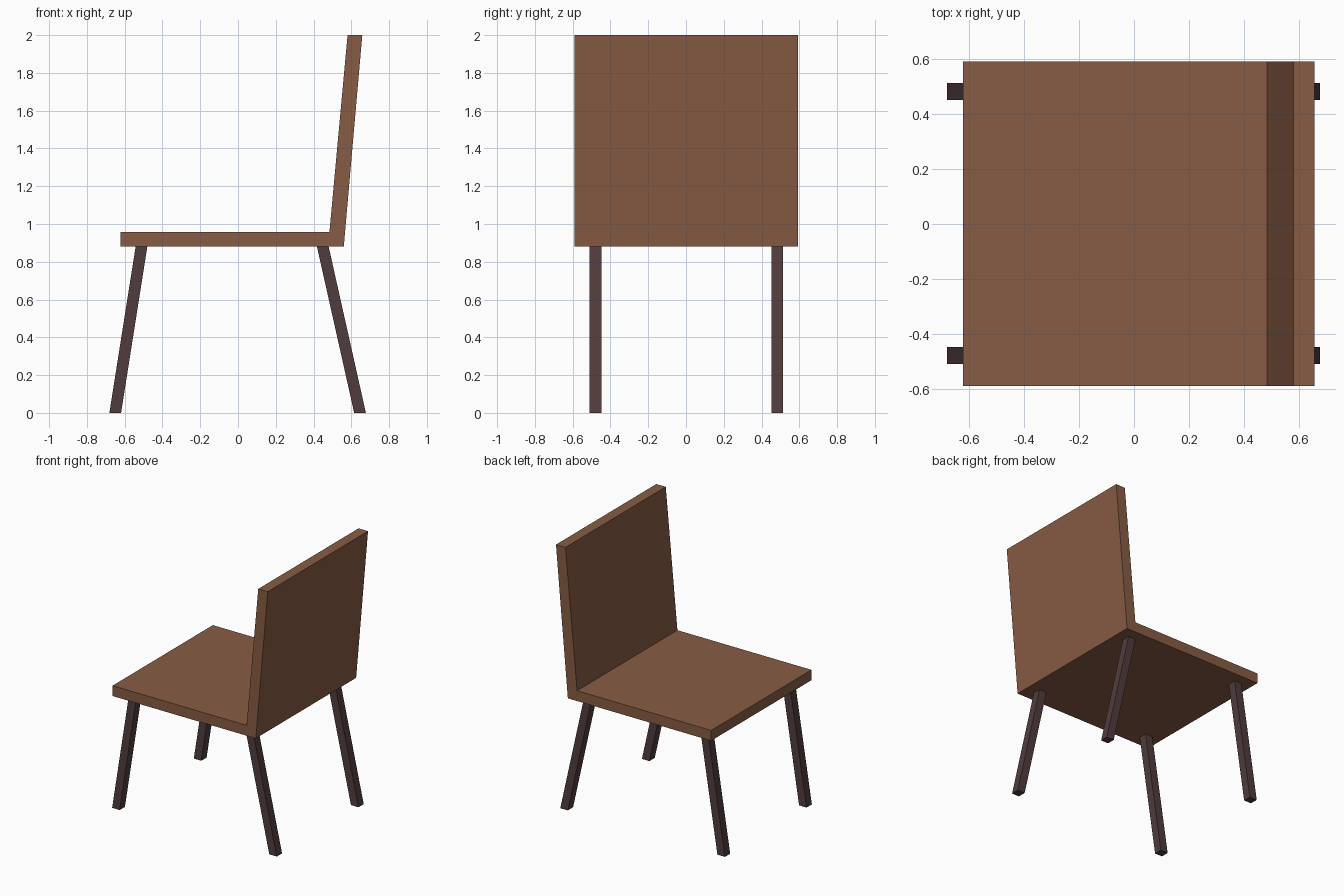
import bpy, bmesh

if "Cube" in bpy.data.objects:
    bpy.data.objects.remove(bpy.data.objects["Cube"])


def material(name, rgb):
    m = bpy.data.materials.new(name)
    m.diffuse_color = (*rgb, 1)
    m.use_nodes = True
    m.node_tree.nodes["Principled BSDF"].inputs["Base Color"].default_value = m.diffuse_color
    return m


def extrude_profile(name, profile, y0, y1, mat):
    """Extrude an (x, z) profile along y from y0 to y1."""
    bm = bmesh.new()
    face = bm.faces.new([bm.verts.new((x, y0, z)) for x, z in profile])
    geom = bmesh.ops.extrude_face_region(bm, geom=[face])["geom"]
    verts = [v for v in geom if isinstance(v, bmesh.types.BMVert)]
    bmesh.ops.translate(bm, verts=verts, vec=(0, y1 - y0, 0))
    bmesh.ops.recalc_face_normals(bm, faces=bm.faces)
    mesh = bpy.data.meshes.new(name)
    bm.to_mesh(mesh)
    bm.free()
    mesh.materials.append(mat)
    obj = bpy.data.objects.new(name, mesh)
    bpy.context.collection.objects.link(obj)
    return obj


brown = material("brown_wood", (0.245, 0.107, 0.058))
dark = material("dark_wood", (0.082, 0.046, 0.047))

# Seat and reclined backrest as one bent panel
extrude_profile("seat_and_backrest",
                [(-0.622, 0.88), (0.56, 0.88), (0.658, 2.0),
                 (0.58, 2.0), (0.484, 0.957), (-0.622, 0.957)],
                -0.59, 0.592, brown)

# Splayed square legs: left x edge at the floor and at the seat
W = 0.062
for end, foot, top in (("left", -0.681, -0.542), ("right", 0.615, 0.418)):
    for side, y in (("front", -0.51), ("back", 0.452)):
        extrude_profile(f"{side}_{end}_leg",
                        [(foot, 0), (foot + W, 0), (top + W, 0.88), (top, 0.88)],
                        y, y + W, dark)
